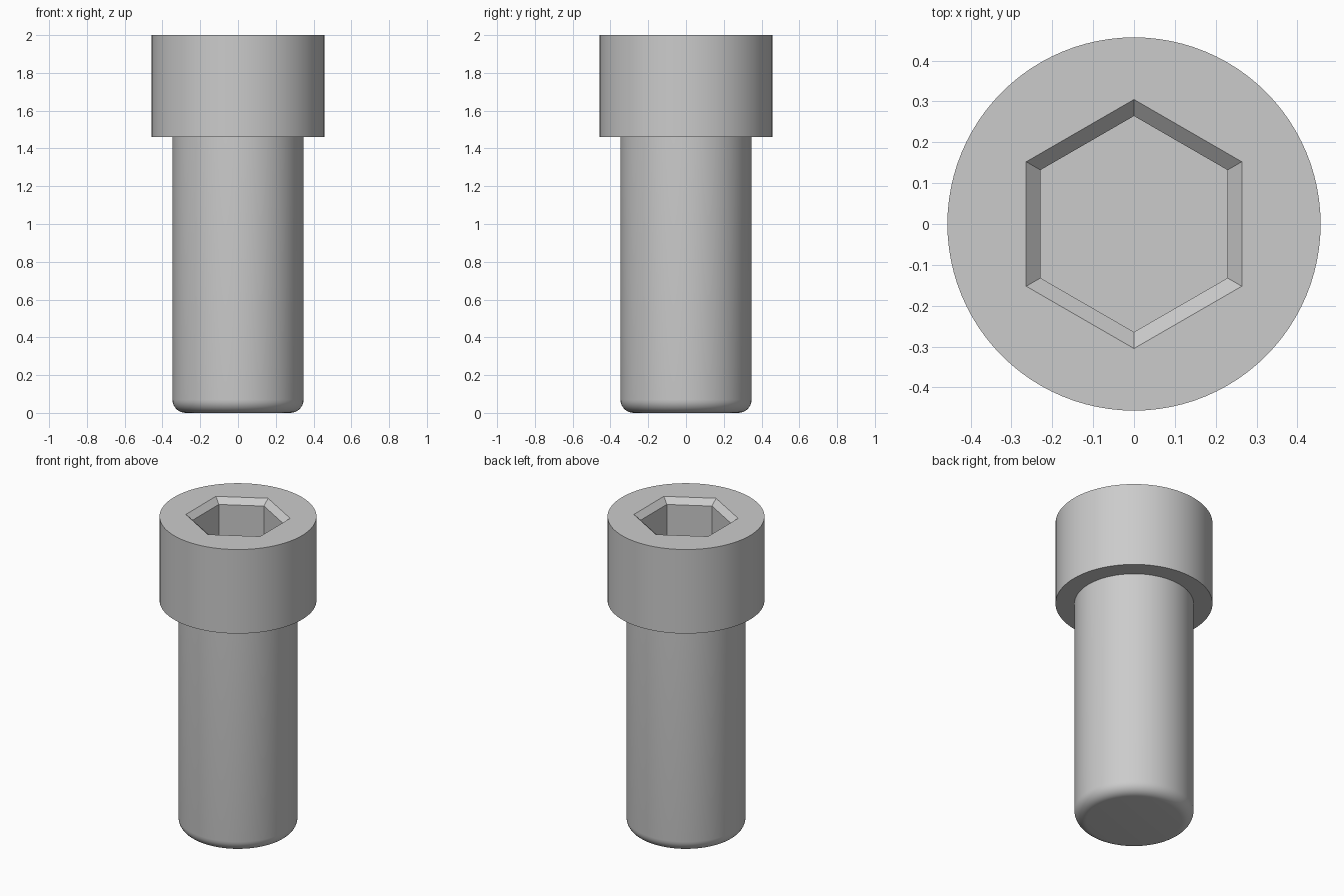
import bpy
import bmesh
from math import radians, sin, cos, pi

SEG = 96  # multiple of 12, so the hexagon corners land on vertices

if "Cube" in bpy.data.objects:
    bpy.data.objects.remove(bpy.data.objects["Cube"], do_unlink=True)

steel = bpy.data.materials.new("steel_grey")
steel.use_nodes = True
grey = (0.6, 0.6, 0.6, 1.0)
steel.diffuse_color = grey
steel.node_tree.nodes["Principled BSDF"].inputs["Base Color"].default_value = grey


def round_ring(radius, z):
    """Circle of points."""
    angles = [2 * pi * i / SEG for i in range(SEG)]
    return [(radius * cos(a), radius * sin(a), z) for a in angles]


def hex_ring(apothem, z):
    """Hexagon of points, flats facing +x and -x."""
    points = []
    for i in range(SEG):
        a = 2 * pi * i / SEG
        off = (a + pi / 6) % (pi / 3) - pi / 6
        r = apothem / cos(off)
        points.append((r * cos(a), r * sin(a), z))
    return points


def loft(name, rings, cap_first=False, cap_last=False):
    """Skin a stack of rings, optionally closing the ends."""
    bm = bmesh.new()
    loops = [[bm.verts.new(p) for p in ring] for ring in rings]
    for low, high in zip(loops, loops[1:]):
        for i in range(SEG):
            j = (i + 1) % SEG
            bm.faces.new((low[i], low[j], high[j], high[i]))
    if cap_first:
        bm.faces.new(loops[0][::-1])
    if cap_last:
        bm.faces.new(loops[-1])
    mesh = bpy.data.meshes.new(name)
    bm.to_mesh(mesh)
    bm.free()
    mesh.materials.append(steel)
    obj = bpy.data.objects.new(name, mesh)
    bpy.context.collection.objects.link(obj)
    bpy.ops.object.select_all(action="DESELECT")
    obj.select_set(True)
    bpy.context.view_layer.objects.active = obj
    bpy.ops.object.shade_smooth_by_angle(angle=radians(30))
    return obj


shank_r, head_r = 0.347, 0.457
head_z, top_z = 1.46, 2.0

# Shank with a rounded lower end
fillet, steps = 0.07, 8
shank = []
for k in range(steps + 1):
    t = pi / 2 * k / steps
    shank.append(round_ring(shank_r - fillet + fillet * sin(t), fillet - fillet * cos(t)))
shank.append(round_ring(shank_r, head_z))
loft("shank", shank, cap_first=True)

# Cylindrical head with a chamfered hexagonal socket
socket, chamfer, depth = 0.229, 0.035, 0.3
loft("socket_head", [
    round_ring(shank_r, head_z),
    round_ring(head_r, head_z),
    round_ring(head_r, top_z),
    hex_ring(socket + chamfer, top_z),
    hex_ring(socket, top_z - chamfer),
    hex_ring(socket, top_z - depth),
], cap_last=True)
